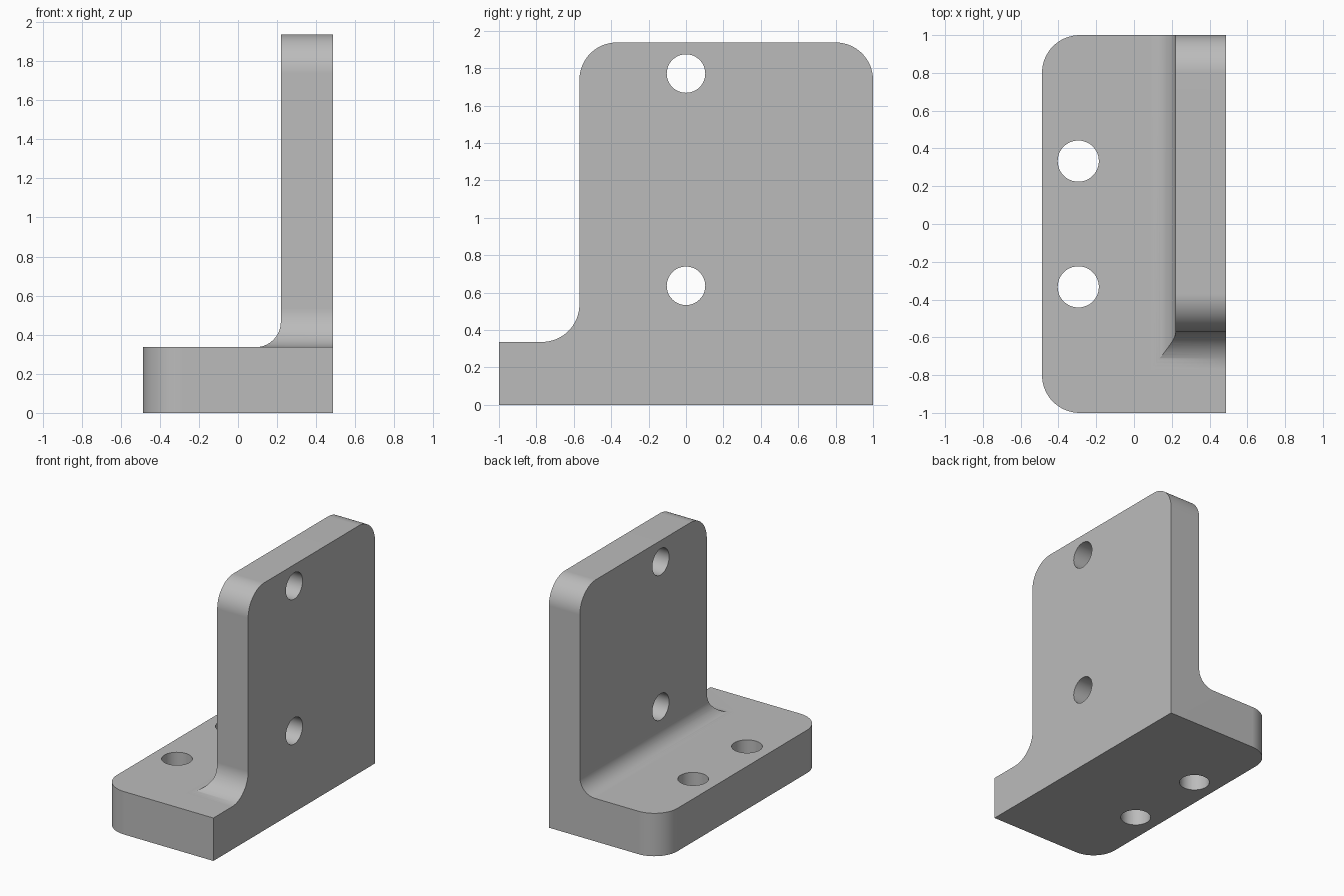
import bpy, bmesh, math
from mathutils import Vector

cube = bpy.data.objects.get("Cube")
if cube:
    bpy.data.objects.remove(cube, do_unlink=True)

# Main dimensions
HALF_X, HALF_Y, HEIGHT = 0.487, 1.0, 1.937
BASE_TOP, WALL_X, WALL_FRONT = 0.336, 0.219, -0.57
CORNER_R, FILLET_R = 0.2, 0.13

grey = bpy.data.materials.new("plain grey")
grey.use_nodes = True
colour = (0.5, 0.5, 0.5, 1)
grey.diffuse_color = colour
grey.node_tree.nodes["Principled BSDF"].inputs["Base Color"].default_value = colour


def arc(cx, cy, r, start, end, steps=16):
    """Points on an arc, angles in degrees."""
    angles = [math.radians(start + (end - start) * i / steps) for i in range(steps + 1)]
    return [(cx + r * math.cos(a), cy + r * math.sin(a)) for a in angles]


def prism(name, profile, axis, low, high):
    """Extrude a 2D profile along an axis."""
    place = {"X": lambda u, v, w: (w, u, v),
             "Y": lambda u, v, w: (u, w, v),
             "Z": lambda u, v, w: (u, v, w)}[axis]
    bm = bmesh.new()
    face = bm.faces.new([bm.verts.new(place(u, v, low)) for u, v in profile])
    grown = bmesh.ops.extrude_face_region(bm, geom=[face])["geom"]
    verts = [g for g in grown if isinstance(g, bmesh.types.BMVert)]
    bmesh.ops.translate(bm, verts=verts, vec=Vector(place(0, 0, high - low)))
    bmesh.ops.recalc_face_normals(bm, faces=bm.faces)
    mesh = bpy.data.meshes.new(name)
    bm.to_mesh(mesh)
    bm.free()
    mesh.materials.append(grey)
    obj = bpy.data.objects.new(name, mesh)
    bpy.context.collection.objects.link(obj)
    return obj


def combine(target, tool, operation):
    """Apply a boolean and discard the tool."""
    tool.hide_render = True
    mod = target.modifiers.new(tool.name, "BOOLEAN")
    mod.operation, mod.solver, mod.object = operation, "EXACT", tool
    bpy.context.view_layer.objects.active = target
    bpy.ops.object.modifier_apply(modifier=mod.name)
    bpy.data.objects.remove(tool, do_unlink=True)


# Footprint with two rounded corners
inset_x, inset_y = -HALF_X + CORNER_R, HALF_Y - CORNER_R
footprint = [(HALF_X, -HALF_Y), (HALF_X, HALF_Y)]
footprint += arc(inset_x, inset_y, CORNER_R, 90, 180)
footprint += arc(inset_x, -inset_y, CORNER_R, 180, 270)
bracket = prism("angle_bracket", footprint, "Z", 0, 2.2)

# L section with the long inner fillet
section = [(0.7, -0.1), (0.7, HEIGHT + 0.1), (WALL_X, HEIGHT + 0.1)]
section += arc(WALL_X - FILLET_R, BASE_TOP + FILLET_R, FILLET_R, 0, -90)
section += [(-0.7, BASE_TOP), (-0.7, -0.1)]
combine(bracket, prism("section", section, "Y", -1.3, 1.3), "INTERSECT")

# Wall outline with rounded top corners and the front fillet
top = HEIGHT - CORNER_R
outline = [(HALF_Y, -0.1)]
outline += arc(HALF_Y - CORNER_R, top, CORNER_R, 0, 90)
outline += arc(WALL_FRONT + CORNER_R, top, CORNER_R, 90, 180)
outline += arc(WALL_FRONT - CORNER_R, BASE_TOP + CORNER_R, CORNER_R, 0, -90)
outline += [(-1.2, BASE_TOP), (-1.2, -0.1)]
combine(bracket, prism("wall_outline", outline, "X", -0.8, 0.8), "INTERSECT")

# Bolt holes through the wall and the base
for z in (0.636, 1.771):
    circle = arc(0, z, 0.103, 0, 360, 48)[:-1]
    combine(bracket, prism("wall_hole", circle, "X", 0.1, 0.8), "DIFFERENCE")
for y in (-0.333, 0.333):
    circle = arc(-0.295, y, 0.109, 0, 360, 48)[:-1]
    combine(bracket, prism("base_hole", circle, "Z", -0.2, 0.6), "DIFFERENCE")

# Smooth fillets, crisp edges
bpy.ops.object.select_all(action="DESELECT")
bracket.select_set(True)
bpy.context.view_layer.objects.active = bracket
bpy.ops.object.shade_smooth_by_angle(angle=math.radians(25))
weighted = bracket.modifiers.new("weighted_normals", "WEIGHTED_NORMAL")
weighted.keep_sharp = True
